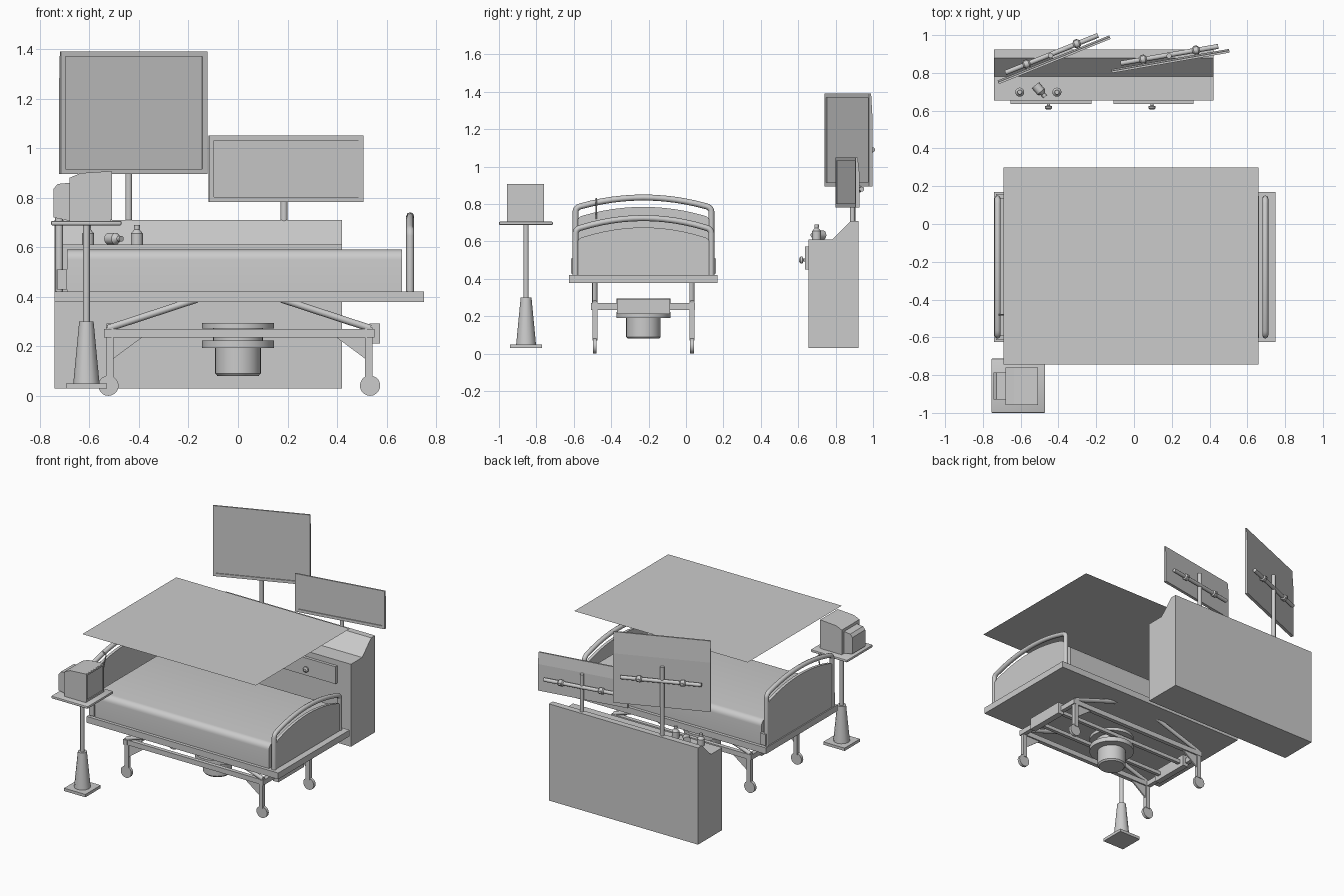
import bpy, bmesh, math
from mathutils import Vector, Matrix

if "Cube" in bpy.data.objects:
    bpy.data.objects.remove(bpy.data.objects["Cube"])

YC = -0.2275  # bed centre line


def finish(name, bm, smooth=False, mat=None):
    if mat:
        bmesh.ops.transform(bm, matrix=mat, verts=bm.verts)
    bmesh.ops.recalc_face_normals(bm, faces=bm.faces)
    me = bpy.data.meshes.new(name)
    bm.to_mesh(me)
    bm.free()
    ob = bpy.data.objects.new(name, me)
    bpy.context.collection.objects.link(ob)
    if smooth:
        bpy.ops.object.select_all(action='DESELECT')
        ob.select_set(True)
        bpy.context.view_layer.objects.active = ob
        bpy.ops.object.shade_smooth_by_angle(angle=math.radians(35))
    return ob


def box(name, x0, x1, y0, y1, z0, z1, bevel=0.0, mat=None):
    bm = bmesh.new()
    bmesh.ops.create_cube(bm, size=1)
    for v in bm.verts:
        v.co = ((x0 + x1) / 2 + v.co.x * (x1 - x0), (y0 + y1) / 2 + v.co.y * (y1 - y0),
                (z0 + z1) / 2 + v.co.z * (z1 - z0))
    if bevel:
        bmesh.ops.bevel(bm, geom=bm.edges[:], offset=bevel, segments=2, profile=0.5, affect='EDGES')
    return finish(name, bm, bevel > 0, mat)


def prism(name, pts, axis, a, b, smooth=False, mat=None):
    """Extrude a 2D profile: axis 'x' takes (y,z) points, axis 'y' takes (x,z)."""
    bm = bmesh.new()
    place = (lambda p, q: (q, p[0], p[1])) if axis == 'x' else (lambda p, q: (p[0], q, p[1]))
    f = bm.faces.new([bm.verts.new(place(p, a)) for p in pts])
    r = bmesh.ops.extrude_face_region(bm, geom=[f])
    d = Vector((b - a, 0, 0) if axis == 'x' else (0, b - a, 0))
    bmesh.ops.translate(bm, vec=d, verts=[e for e in r['geom'] if isinstance(e, bmesh.types.BMVert)])
    return finish(name, bm, smooth, mat)


def lathe(name, prof, loc, sides=20, mat=None):
    """Revolve (radius, height) pairs about z."""
    bm = bmesh.new()
    rings = [[bm.verts.new((r * math.cos(2 * math.pi * i / sides), r * math.sin(2 * math.pi * i / sides), z))
              for i in range(sides)] for r, z in prof]
    for lo, hi in zip(rings, rings[1:]):
        for i in range(sides):
            j = (i + 1) % sides
            bm.faces.new((lo[i], lo[j], hi[j], hi[i]))
    bm.faces.new(rings[0])
    bm.faces.new(rings[-1])
    return finish(name, bm, True, Matrix.Translation(loc) @ (mat or Matrix()))


def rod(name, p, q, r, sides=12):
    p, q = Vector(p), Vector(q)
    rot = (q - p).to_track_quat('Z', 'Y').to_matrix().to_4x4()
    return lathe(name, [(r, 0), (r, (q - p).length)], p, sides, rot)


def tube(name, pts, r):
    cu = bpy.data.curves.new(name, 'CURVE')
    cu.dimensions = '3D'
    cu.bevel_depth, cu.bevel_resolution, cu.use_fill_caps = r, 2, True
    sp = cu.splines.new('POLY')
    sp.points.add(len(pts) - 1)
    for s, p in zip(sp.points, pts):
        s.co = (*p, 1)
        s.radius = 1
    sp.use_smooth = True
    ob = bpy.data.objects.new(name, cu)
    bpy.context.collection.objects.link(ob)


def arch(h, z0, zs, zc, r=0.04):
    """Outline up one side, over a shallow rounded arch and down the other."""
    right = [(h, z0)]
    for i in range(6):
        a = math.radians(i * 15)
        right.append((h - r + r * math.cos(a), zs + r * math.sin(a) * 0.75))
    y1, z1 = right[-1]
    for i in range(1, 7):
        y = y1 * (1 - i / 6)
        right.append((y, zc - (zc - z1) * (y / y1) ** 2))
    return [(YC + y, z) for y, z in right] + [(YC - y, z) for y, z in right[-2::-1]]


# bed deck and rounded mattress
box("bed_deck", -0.74, 0.75, YC - 0.397, YC + 0.397, 0.378, 0.422)
half = [(0.375, 0.42)] + [(0.335 + 0.04 * math.cos(math.radians(a)), 0.55 + 0.04 * math.sin(math.radians(a)))
                          for a in range(0, 91, 15)]
prism("mattress", [(YC + y, z) for y, z in half] + [(YC - y, z) for y, z in half[::-1]], 'x', -0.69, 0.663, True)

# head and foot boards with arched rails
for n, x, zs, zc in (("head", -0.722, 0.76, 0.835), ("foot", 0.695, 0.645, 0.725)):
    tube(n + "_rail", [(x, y, z) for y, z in arch(0.363, 0.42, zs, zc)], 0.016)
    prism(n + "_panel", arch(0.352, 0.42, zs - 0.05, zc - 0.05), 'x', x - 0.01, x + 0.01)
tube("head_hook", [(-0.715, -0.48, 0.83), (-0.69, -0.48, 0.81), (-0.70, -0.48, 0.77), (-0.71, -0.48, 0.72)], 0.004)
for s in (-1, 1):
    box("head_bracket", -0.73, -0.69, YC + s * 0.375 - 0.012, YC + s * 0.375 + 0.012, 0.43, 0.51)

# overhead sheet
bm = bmesh.new()
bm.faces.new([bm.verts.new(p) for p in ((-0.69, -0.745, 1.06), (0.66, -0.745, 1.06), (0.66, 0.30, 1.06), (-0.69, 0.30, 1.06))])
finish("overhead_sheet", bm)

# undercarriage: side beams, arms, legs, gussets, casters
for s in (-1, 1):
    y = YC + s * 0.26
    box("side_beam", -0.54, 0.55, y - 0.014, y + 0.014, 0.235, 0.27)
    for e in (-1, 1):
        x = 0.005 + e * 0.523
        box("leg", x - 0.015, x + 0.015, y - 0.013, y + 0.013, 0.07, 0.275)
        rod("lift_arm", (0.005 + e * 0.53, y, 0.272), (0.005 + e * 0.17, y, 0.39), 0.014)
        prism("gusset", [(x - e * 0.015, 0.15), (x - e * 0.13, 0.235), (x - e * 0.015, 0.235)], 'y', y - 0.005, y + 0.005)
        rod("caster", (x + e * 0.005, y - 0.01, 0.041), (x + e * 0.005, y + 0.01, 0.041), 0.041, 20)
    box("inner_rail", -0.5, 0.53, YC + s * 0.1 - 0.012, YC + s * 0.1 + 0.012, 0.24, 0.265)
for x in (-0.525, 0.535):
    box("end_beam", x - 0.015, x + 0.015, YC - 0.28, YC + 0.275, 0.235, 0.27)
box("foot_gearbox", 0.53, 0.573, YC - 0.142, YC + 0.142, 0.212, 0.292)
box("head_gearbox", -0.53, -0.49, YC - 0.142, YC + 0.142, 0.212, 0.292)
lathe("lift_motor", [(0.083, 0.08), (0.092, 0.09), (0.092, 0.192), (0.145, 0.192), (0.145, 0.224),
                     (0.1, 0.224), (0.1, 0.272), (0.145, 0.272), (0.145, 0.294)], (0, YC, 0), 32)

# bedside stand with small display
SX, SY = -0.612, -0.855
box("stand_base", SX - 0.083, SX + 0.083, SY - 0.085, SY + 0.085, 0.03, 0.05)
lathe("stand_cone", [(0.053, 0.05), (0.029, 0.30)], (SX, SY, 0), 12)
rod("stand_pole", (SX, SY, 0.29), (SX, SY, 0.69), 0.014)
box("stand_tray", -0.755, -0.47, -1.0, -0.712, 0.688, 0.706, 0.006)
prism("display_case", [(-0.68, 0.706), (-0.515, 0.706), (-0.515, 0.907), (-0.635, 0.899), (-0.68, 0.88)],
      'y', -0.957, -0.76)
prism("display_back", [(-0.745, 0.72), (-0.68, 0.706), (-0.68, 0.86), (-0.728, 0.855), (-0.745, 0.835)],
      'y', -0.928, -0.785)


def border(name, x0, x1, z0, z1, w, y0, y1, mat):
    for a, b, c, d in ((x0, x1, z0, z0 + w), (x0, x1, z1 - w, z1), (x0, x0 + w, z0 + w, z1 - w), (x1 - w, x1, z0 + w, z1 - w)):
        box(name, a, b, y0, y1, c, d, 0, mat)


border("display_bezel", -0.0985, 0.0985, 0.71, 0.906, 0.012, -0.006, 0.0,
       Matrix.Translation((-0.515, -0.8585, 0)) @ Matrix.Rotation(math.pi / 2, 4, 'Z'))

# cabinet, drawers and knobs
prism("cabinet", [(0.655, 0.03), (0.923, 0.03), (0.923, 0.71), (0.88, 0.71), (0.78, 0.61), (0.655, 0.61)], 'x', -0.74, 0.42)
for x0, x1, xk in ((-0.655, -0.225, -0.452), (-0.108, 0.315, 0.095)):
    box("drawer", x0, x1, 0.635, 0.66, 0.45, 0.572)
    lathe("knob", [(0.008, 0), (0.008, 0.01), (0.019, 0.014), (0.019, 0.024), (0.01, 0.032)], (xk, 0.637, 0.50), 14,
          Matrix.Rotation(math.pi / 2, 4, 'X'))

# bottles, one tipped over
bottle = [(0.024, 0), (0.024, 0.045), (0.01, 0.062), (0.01, 0.066), (0.012, 0.066), (0.012, 0.08)]
for x in (-0.605, -0.408):
    lathe("bottle", bottle, (x, 0.698, 0.61), 16)
lathe("tipped_bottle", bottle, (-0.522, 0.735, 0.634), 16,
      Matrix.Rotation(math.radians(-50), 4, 'Z') @ Matrix.Rotation(math.pi / 2, 4, 'Y'))


# wall screens turned on poles, with a clamp bar behind
def screen(name, a, b, z0, z1, pole, zbar, ztop):
    a, b = Vector(a), Vector(b)
    d = b - a
    h = d.length / 2
    m = Matrix.Translation(((a.x + b.x) / 2, (a.y + b.y) / 2, 0)) @ Matrix.Rotation(math.atan2(d.y, d.x), 4, 'Z')
    zc = z0 + (z1 - z0) * 0.7
    prism(name + "_panel", [(-0.002, z0), (0.012, z0), (0.012, zc), (0.003, z1), (-0.002, z1)], 'x', -h, h, False, m)
    border(name + "_bezel", -h, h, z0, z1, 0.02, -0.008, 0.0, m)
    rod(name + "_pole", (*pole, 0.65), (*pole, ztop), 0.014)
    bar = lambda t: m @ Vector((t * h, 0.035, zbar))
    rod(name + "_clamp_bar", bar(-0.83), bar(0.83), 0.013)
    for t in (-0.45, 0.45):
        lathe(name + "_clamp", [(0.008, -0.024), (0.021, -0.012), (0.021, 0.012), (0.008, 0.024)], bar(t), 12,
              m.to_3x3().to_4x4() @ Matrix.Rotation(math.pi / 2, 4, 'Y'))
        p = m @ Vector((t * h, 0.008, zbar))
        rod(name + "_clamp_pin", p, m @ Vector((t * h, 0.06, zbar)), 0.009)


screen("large_screen", (-0.718, 0.748), (-0.127, 0.987), 0.895, 1.39, (-0.441, 0.893), 1.09, 1.19)
screen("small_screen", (-0.118, 0.807), (0.505, 0.915), 0.783, 1.05, (0.186, 0.89), 0.88, 0.97)
